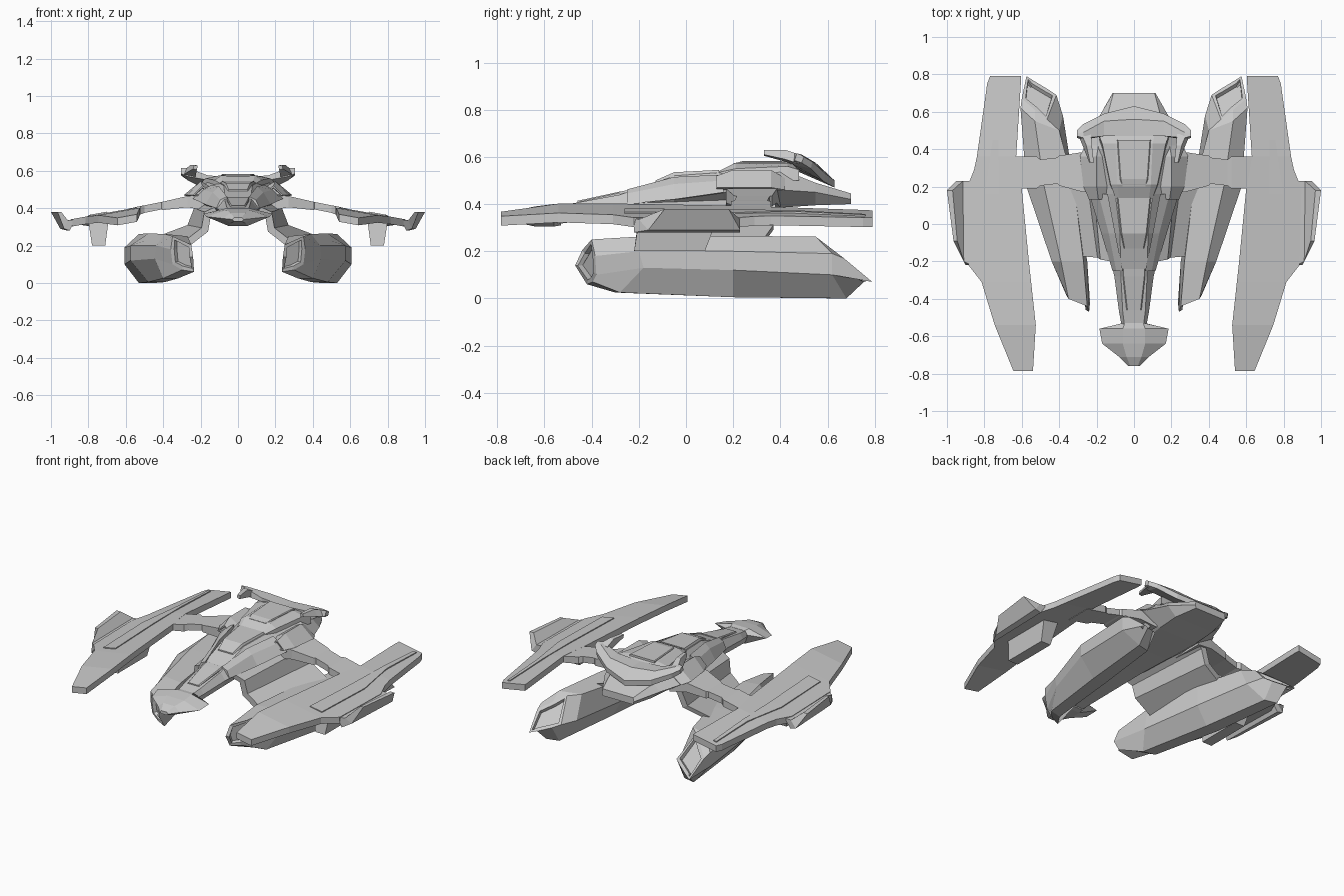
import bpy, bmesh

grey = bpy.data.materials.new("hull_grey")
grey.diffuse_color = (0.58, 0.58, 0.58, 1)


def loft(name, rings, mirror=False, recess=0):
    """Skin a list of equal-length point rings and cap both ends."""
    bm = bmesh.new()
    vs = [[bm.verts.new(p) for p in r] for r in rings]
    n = len(rings[0])
    for a, b in zip(vs, vs[1:]):
        for i in range(n):
            j = (i + 1) % n
            bm.faces.new((a[i], a[j], b[j], b[i]))
    caps = [bm.faces.new(vs[0]), bm.faces.new(vs[-1])]
    bmesh.ops.recalc_face_normals(bm, faces=bm.faces)
    if recess:
        bmesh.ops.inset_individual(bm, faces=caps, thickness=recess)
        bmesh.ops.inset_individual(bm, faces=caps, thickness=0.004, depth=-recess)
    me = bpy.data.meshes.new(name)
    bm.to_mesh(me)
    bm.free()
    me.materials.append(grey)
    ob = bpy.data.objects.new(name, me)
    bpy.context.collection.objects.link(ob)
    if mirror:
        ob.modifiers.new("mirror", 'MIRROR').use_mirror_merge = False
    return ob


def hexes(rows):
    """Symmetric six-sided sections: y, top w/z, shoulder w/z, bottom w/z."""
    return [[(-a, y, b), (a, y, b), (c, y, d), (e, y, f), (-e, y, f), (-c, y, d)]
            for y, a, b, c, d, e, f in rows]


def at_y(stations):
    return [[(x, y, z) for x, z in pts] for y, pts in stations]


# Central fuselage
loft("fuselage", hexes([
    (-.55, .05, .39, .065, .36, .05, .315),
    (-.47, .06, .405, .08, .37, .06, .325),
    (-.28, .07, .44, .105, .395, .08, .345),
    (-.05, .075, .52, .16, .42, .10, .365),
    (.16, .10, .535, .22, .45, .12, .375),
    (.40, .15, .55, .26, .46, .14, .385),
    (.55, .15, .49, .20, .45, .14, .395),
    (.70, .11, .445, .115, .42, .11, .40)]))

# Hammer-shaped nose
loft("nose", hexes([
    (-.53, .05, .395, .06, .37, .05, .31),
    (-.56, .06, .40, .185, .37, .05, .305),
    (-.64, .06, .39, .17, .355, .05, .305),
    (-.71, .04, .375, .08, .345, .04, .32),
    (-.76, .02, .35, .03, .34, .02, .33)]))

# Raised dorsal block, canopy and neck plate
loft("dorsal_block", hexes([
    (.14, .08, .54, .10, .535, .10, .50),
    (.21, .09, .575, .125, .55, .13, .50),
    (.43, .10, .575, .17, .56, .18, .50),
    (.48, .11, .56, .19, .545, .19, .50)]))
loft("dorsal_plate", hexes([
    (.20, .06, .572, .065, .568, .065, .55),
    (.24, .07, .582, .075, .578, .075, .55),
    (.45, .085, .582, .09, .578, .09, .55)]))
loft("canopy", hexes([
    (-.13, .05, .50, .055, .49, .06, .45),
    (-.05, .065, .535, .07, .525, .08, .48),
    (.14, .085, .545, .09, .535, .10, .49)]))
loft("neck_plate", hexes([
    (-.46, .035, .414, .04, .408, .04, .39),
    (-.28, .055, .453, .06, .448, .06, .42),
    (-.24, .055, .46, .06, .45, .06, .42)]))

# Strakes running down the fuselage shoulders
loft("shoulder_strake", at_y([
    (-.25, [(.06, .462), (.095, .445), (.115, .40), (.06, .40)]),
    (-.05, [(.10, .515), (.135, .485), (.175, .42), (.10, .42)]),
    (.16, [(.14, .525), (.19, .50), (.24, .45), (.14, .44)])]), True)

# Intake pods beside the dorsal block
loft("intake_pod", at_y([
    (.13, [(.15, .49), (.19, .52), (.24, .47), (.18, .455)]),
    (.20, [(.14, .51), (.20, .545), (.27, .47), (.17, .45)]),
    (.36, [(.14, .51), (.20, .545), (.29, .47), (.17, .45)]),
    (.42, [(.14, .49), (.19, .51), (.26, .46), (.17, .45)])]), True, 0.01)

# Swept rear spoiler with forward tips
half = [(.305, [(.47, .615), (.485, .61), (.50, .60), (.49, .575), (.46, .585)]),
        (.27, [(.46, .615), (.49, .61), (.535, .58), (.53, .55), (.45, .57)]),
        (.16, [(.47, .575), (.55, .575), (.59, .53), (.585, .495), (.47, .55)]),
        (0, [(.47, .565), (.56, .56), (.63, .50), (.63, .47), (.47, .54)])]
loft("spoiler", [[(x, y, z) for y, z in pts]
                 for x, pts in [(-x, p) for x, p in half] + half[-2::-1]])
loft("spoiler_tip", at_y([
    (.33, [(.215, .628), (.235, .63), (.24, .61), (.22, .605)]),
    (.42, [(.225, .63), (.255, .63), (.275, .59), (.225, .58)]),
    (.48, [(.23, .60), (.28, .61), (.30, .57), (.23, .56)])]), True)

# Arms joining fuselage and wings
loft("wing_arm", [[(x, y0, z), (x, y1, z), (x, y1, z - t), (x, y0, z - t)] for x, y0, y1, z, t in [
    (.16, .17, .40, .475, .09), (.27, .17, .385, .465, .06), (.40, .205, .365, .435, .045),
    (.41, .215, .355, .433, .04), (.50, .205, .345, .415, .04),
    (.52, .19, .36, .412, .045), (.66, .19, .36, .38, .04)]], True)


# Wings, drooping outward and toward the front
def wing_z(x, y):
    return .408 - .18 * (x - .52) - .13 * max(0, -.5 - y) - .05 * max(0, y - .4)


def wing_rings(rows, lift, t):
    return [[(a, y, wing_z(a, y) + lift), (b, y, wing_z(b, y) + lift),
             (b, y, wing_z(b, y) + lift - t), (a, y, wing_z(a, y) + lift - t)] for y, a, b in rows]


wing_plan = [(.79, .605, .77), (.75, .605, .785), (.36, .63, .84), (.29, .62, .855), (.19, .60, .895),
             (-.22, .56, .885), (-.31, .55, .815), (-.54, .525, .745), (-.785, .54, .645)]
loft("wing", wing_rings(wing_plan, 0, .04), True)
loft("wing_panel", wing_rings([
    (.76, .73, .75), (.45, .725, .755), (.16, .72, .80), (-.26, .70, .785)], .006, .02), True)

# Upturned winglets and fins below the wings
loft("winglet", [
    [(.87, -.22, .34), (.87, .23, .34), (.91, .23, .28), (.90, -.22, .28)],
    [(.91, -.20, .335), (.915, .23, .335), (.95, .23, .29), (.93, -.16, .29)],
    [(.945, -.09, .38), (.97, .18, .38), (1.0, .18, .38), (.965, -.09, .38)]], True)
loft("under_fin", [
    [(.69, -.20, .35), (.69, .13, .35), (.80, .13, .33), (.80, -.20, .33)],
    [(.71, -.22, .20), (.71, .08, .20), (.78, .08, .20), (.78, -.22, .20)]], True)

# Bent pylons from fuselage down to the engine pods
loft("pylon", [[(a, y0, z0), (b, y1, z1), (b + .035, y1, z1 + .02), (a + .035, y0, z0 + .02)]
               for a, y0, z0, b, y1, z1 in [
    (.09, -.20, .385, .16, .38, .41),
    (.145, -.19, .36, .20, .38, .38),
    (.16, -.18, .275, .235, .37, .29),
    (.27, -.17, .19, .42, .32, .22)]], True)

# Engine pods splaying outward to the rear, open at both ends
loft("engine_pod", [
    [(.25, -.44, .205), (.35, -.40, .25), (.36, -.385, .18), (.35, -.38, .10),
     (.30, -.395, .07), (.235, -.42, .06), (.24, -.47, .14)],
    [(.27, -.20, .25), (.39, -.20, .262), (.44, -.20, .20), (.445, -.18, .13),
     (.40, -.28, .025), (.32, -.30, .025), (.25, -.20, .11)],
    [(.32, .20, .255), (.48, .20, .265), (.575, .20, .20), (.575, .20, .12),
     (.48, .20, .005), (.39, .20, .005), (.32, .20, .12)],
    [(.40, .50, .255), (.53, .55, .262), (.607, .62, .19), (.607, .62, .10),
     (.53, .68, 0), (.45, .66, 0), (.38, .58, .12)],
    [(.465, .56, .25), (.53, .61, .215), (.60, .67, .17), (.575, .79, .07),
     (.535, .765, .08), (.46, .72, .105), (.415, .69, .125)]], True, 0.022)
